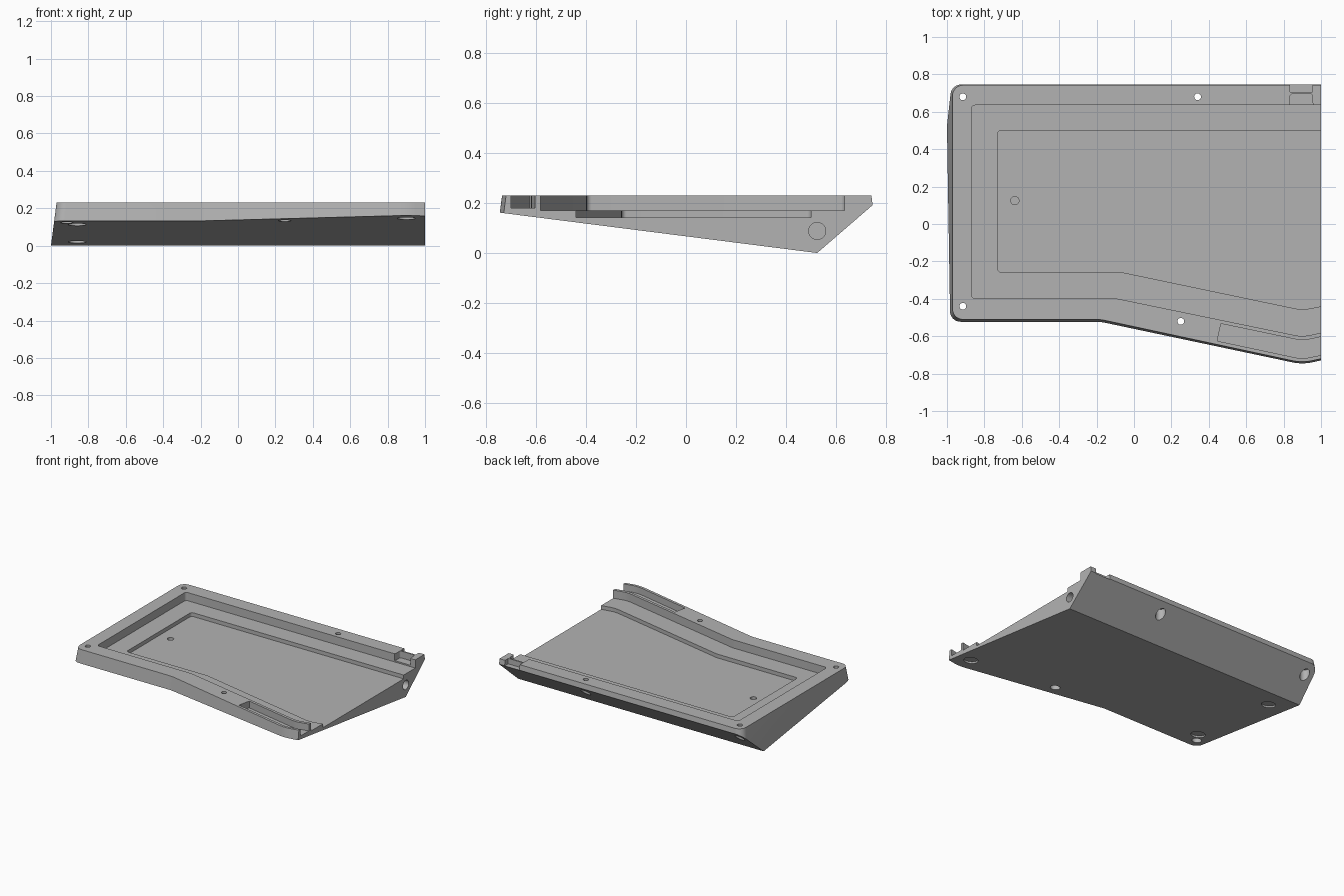
import bpy, bmesh, math
from mathutils import Vector, Matrix

if "Cube" in bpy.data.objects:
    bpy.data.objects.remove(bpy.data.objects["Cube"])

grey = bpy.data.materials.new("light_grey")
grey.use_nodes = True
colour = (0.45, 0.45, 0.45, 1)
grey.diffuse_color = colour
grey.node_tree.nodes["Principled BSDF"].inputs["Base Color"].default_value = colour

TOP, OVER = 0.23, 0.4
RIDGE, FRONT_LIP, BACK_LIP = (0.525, 0.0), (-0.75, 0.162), (0.745, 0.19)


def outline(corners, steps=8):
    """Counter-clockwise polygon from (x, y, radius) corners, filleted."""
    pts = []
    for i, (x, y, r) in enumerate(corners):
        p = Vector((x, y))
        if not r:
            pts.append(p)
            continue
        a = (Vector(corners[i - 1][:2]) - p).normalized()
        b = (Vector(corners[(i + 1) % len(corners)][:2]) - p).normalized()
        half = a.angle(b) / 2
        centre = p + (a + b).normalized() * r / math.sin(half)
        start, end = (p + d * r / math.tan(half) - centre for d in (a, b))
        pts += [centre + start.normalized().slerp(end.normalized(), k / steps) * r
                for k in range(steps + 1)]
    return pts


def loft(bm, low, z0, high, z1):
    """Closed solid between two outlines with matching point counts."""
    rings = [[bm.verts.new((p.x, p.y, z)) for p in pts] for pts, z in ((low, z0), (high, z1))]
    n = len(low)
    bm.faces.new(rings[0][::-1])
    bm.faces.new(rings[1])
    for i in range(n):
        j = (i + 1) % n
        bm.faces.new((rings[0][i], rings[0][j], rings[1][j], rings[1][i]))


def finish(bm, name):
    bmesh.ops.recalc_face_normals(bm, faces=bm.faces)
    mesh = bpy.data.meshes.new(name)
    bm.to_mesh(mesh)
    bm.free()
    mesh.materials.append(grey)
    obj = bpy.data.objects.new(name, mesh)
    bpy.context.collection.objects.link(obj)
    return obj


cutters = []


def cut_prism(name, corners, floor):
    bm = bmesh.new()
    pts = outline(corners)
    loft(bm, pts, floor, pts, OVER)
    cutters.append(finish(bm, name))


def cut_cylinder(name, centre, radius, depth, rotation=Matrix()):
    bm = bmesh.new()
    bmesh.ops.create_cone(bm, cap_ends=True, segments=32, radius1=radius, radius2=radius,
                          depth=depth, matrix=Matrix.Translation(centre) @ rotation)
    cutters.append(finish(bm, name))


# Case body: drafted walls, open right end, wedge-shaped underside
def wall(d):
    return outline([(-0.97 - d, -0.51 - d, 0.055), (-0.18, -0.51 - d, 0.25),
                    (0.9, -0.742 - d, 0.25), (1, -0.72 - d, 0),
                    (1, 0.742 + d, 0), (-0.97 - d, 0.742 + d, 0.055)])


bm = bmesh.new()
loft(bm, wall(0.03), 0, wall(0), TOP)
for lip in (FRONT_LIP, BACK_LIP):
    dy, dz = lip[0] - RIDGE[0], lip[1] - RIDGE[1]
    normal = Vector((0, dz, -dy)) if dy > 0 else Vector((0, -dz, dy))
    cut = bmesh.ops.bisect_plane(bm, geom=bm.verts[:] + bm.edges[:] + bm.faces[:], dist=1e-5,
                                 plane_co=(0, *RIDGE), plane_no=normal, clear_outer=True)
    edges = [e for e in cut["geom_cut"] if isinstance(e, bmesh.types.BMEdge) and e.is_boundary]
    bmesh.ops.contextual_create(bm, geom=edges)
case = finish(bm, "case_body")

# Stepped tray recesses
cut_prism("upper_tray", [(-0.87, -0.397, 0.02), (-0.1, -0.397, 0.15), (0.9, -0.603, 0.2),
                         (1.1, -0.56, 0), (1.1, 0.635, 0), (-0.87, 0.635, 0.02)], 0.17)
cut_prism("lower_tray", [(-0.73, -0.257, 0.02), (-0.07, -0.257, 0.15), (0.9, -0.46, 0.2),
                         (1.1, -0.42, 0), (1.1, 0.5, 0), (-0.73, 0.5, 0.02)], 0.142)

# Slot in the front rim, and clip notches in the back rim
cut_prism("front_slot", [(0.445, -0.625, 0), (0.9, -0.722, 0.2), (1.1, -0.68, 0),
                         (1.1, -0.583, 0), (0.9, -0.624, 0.2), (0.465, -0.533, 0)], 0.18)
cut_prism("back_notch", [(0.835, 0.705, 0), (0.955, 0.705, 0),
                         (0.955, 0.85, 0), (0.835, 0.85, 0)], 0.19)
cut_prism("inner_notch", [(0.82, 0.6, 0), (0.97, 0.6, 0), (0.955, 0.65, 0),
                          (0.955, 0.695, 0.012), (0.835, 0.695, 0.012), (0.835, 0.65, 0)], 0.18)

# Screw holes with counterbores from below
for x, y, seat in ((-0.915, 0.68, 0.19), (0.34, 0.68, 0.19),
                   (-0.915, -0.44, 0.16), (0.25, -0.52, 0.17)):
    cut_cylinder("screw_hole", (x, y, 0.2), 0.018, 1)
    cut_cylinder("counterbore", (x, y, seat - 0.25), 0.033, 0.5)

# Foot recesses on the sloping underside
slope = math.atan2(FRONT_LIP[1], FRONT_LIP[0] - RIDGE[0]) - math.pi
for x, y in ((-0.86, 0.37), (-0.86, -0.36), (0.9, -0.62)):
    z = FRONT_LIP[1] * (RIDGE[0] - y) / (RIDGE[0] - FRONT_LIP[0])
    cut_cylinder("foot_recess", (x, y, z), 0.048, 0.024, Matrix.Rotation(slope, 4, "X"))

# Reset hole in the tray floor, and rod socket in the open end
cut_cylinder("reset_hole", (-0.637, 0.125, 0.14), 0.022, 0.08)
cut_cylinder("rod_socket", (1, 0.525, 0.088), 0.034, 0.3, Matrix.Rotation(math.pi / 2, 4, "Y"))

# Carve everything and discard the cutters
for cutter in cutters:
    cutter.hide_render = True
    mod = case.modifiers.new(cutter.name, "BOOLEAN")
    mod.operation, mod.solver, mod.object = "DIFFERENCE", "EXACT", cutter
bpy.context.view_layer.update()
carved = bpy.data.meshes.new_from_object(case.evaluated_get(bpy.context.evaluated_depsgraph_get()))
case.modifiers.clear()
case.data = carved
for cutter in cutters:
    bpy.data.objects.remove(cutter)

bpy.ops.object.select_all(action="DESELECT")
case.select_set(True)
bpy.context.view_layer.objects.active = case
bpy.ops.object.shade_smooth_by_angle(angle=math.radians(25))
